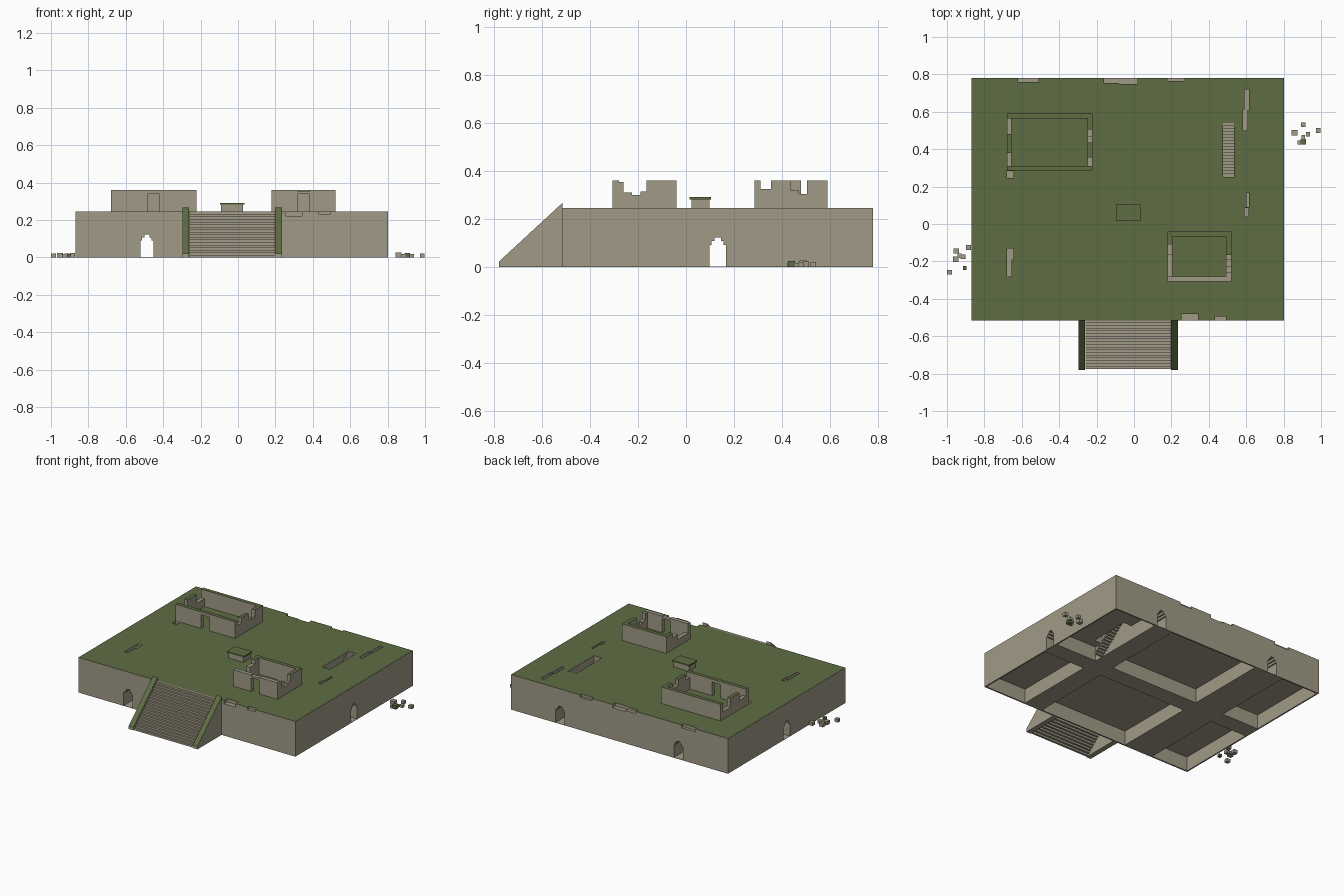
import bpy, bmesh
from mathutils import Vector

cube = bpy.data.objects.get("Cube")
if cube:
    bpy.data.objects.remove(cube, do_unlink=True)

TOP = 0.245    # terrace height
RIM = 0.36     # height of unbroken ruin walls
NEVER = 9      # moss height for bare stone parts


def material(name, rgb):
    m = bpy.data.materials.new(name)
    m.use_nodes = True
    m.diffuse_color = (*rgb, 1)
    m.node_tree.nodes["Principled BSDF"].inputs["Base Color"].default_value = (*rgb, 1)
    return m


STONE = material("weathered stone", (0.355, 0.322, 0.24))
MOSS = material("moss green", (0.112, 0.152, 0.055))


def add_box(bm, x0, x1, y0, y1, z0, z1):
    vs = bmesh.ops.create_cube(bm, size=1)["verts"]
    for v in vs:
        v.co = Vector(((x0, x1)[v.co.x > 0], (y0, y1)[v.co.y > 0], (z0, z1)[v.co.z > 0]))


def add_prism(bm, profile, along, a, b):
    """Extrude a (u, z) profile from a to b along the x or y axis."""
    def place(u, z, t):
        return (t, u, z) if along == "x" else (u, t, z)
    face = bm.faces.new([bm.verts.new(place(u, z, a)) for u, z in profile])
    step = Vector(place(0, 0, b - a))
    out = bmesh.ops.extrude_face_region(bm, geom=[face])["geom"]
    bmesh.ops.translate(bm, vec=step, verts=[g for g in out if isinstance(g, bmesh.types.BMVert)])


def paint(mesh, moss_above):
    """Moss on upward faces higher than the given height."""
    for p in mesh.polygons:
        p.material_index = int(p.normal.z > 0.3 and p.center.z > moss_above)


def finish(name, bm, moss_above=NEVER):
    bmesh.ops.recalc_face_normals(bm, faces=bm.faces[:])
    mesh = bpy.data.meshes.new(name)
    bm.to_mesh(mesh)
    bm.free()
    mesh.materials.append(STONE)
    mesh.materials.append(MOSS)
    paint(mesh, moss_above)
    ob = bpy.data.objects.new(name, mesh)
    bpy.context.scene.collection.objects.link(ob)
    return ob


def boxes(name, items, moss_above=NEVER):
    bm = bmesh.new()
    for b in items:
        add_box(bm, *b)
    return finish(name, bm, moss_above)


def flight(name, x0, x1, y0, y1, z1, count):
    """Open-backed steps rising towards +y."""
    dy, dz = (y1 - y0) / count, z1 / count
    return boxes(name, [(x0, x1, y0 + i * dy, y0 + (i + 1.05) * dy if i < count - 1 else y1,
                         i * dz, (i + 1) * dz) for i in range(count)])


# Terrace: a block hollowed from below, leaving raised corridors
terrace = boxes("terrace", [(-0.87, 0.803, -0.515, 0.78, 0, TOP)])
cutters = []

voids = [(x0, x1, y0, y1, -0.1, 0.1)
         for x0, x1 in ((-0.86, -0.575), (-0.35, 0.335), (0.475, 0.793))
         for y0, y1 in ((-0.505, 0.07), (0.19, 0.77))]
cutters.append(boxes("void_cutter", voids))

# Stepped arch tunnels along the corridors
half = [(0.035, 0.002), (0.035, 0.092), (0.025, 0.092), (0.025, 0.108),
        (0.013, 0.108), (0.013, 0.123)]
for name, axis, centre, a, b in (("cross", "x", 0.132, -1, 1), ("west", "y", -0.487, -0.6, 0.9),
                                 ("east", "y", 0.425, 0.13, 0.9)):
    bm = bmesh.new()
    arch = [(centre + u, z) for u, z in half] + [(centre - u, z) for u, z in reversed(half)]
    add_prism(bm, arch, axis, a, b)
    cutters.append(finish(name + "_tunnel_cutter", bm))

# Stairwell, sunken cracks and chipped edges
cutters.append(boxes("stairwell_cutter", [(0.475, 0.535, 0.25, 0.54, 0.05, 0.3)]))
cracks = [(-0.68, -0.645, -0.19, -0.13), (-0.68, -0.655, -0.28, -0.19),
          (0.583, 0.608, 0.50, 0.61), (0.592, 0.616, 0.61, 0.72),
          (0.592, 0.613, 0.04, 0.085), (0.602, 0.616, 0.09, 0.165),
          (-0.68, -0.645, 0.245, 0.283)]
cutters.append(boxes("crack_cutter", [(*c, 0.225, 0.3) for c in cracks]))
chips = [(0.254, 0.343, -0.6, -0.482, 0.222), (0.433, 0.493, -0.6, -0.495, 0.229),
         (-0.62, -0.51, 0.76, 0.9, 0.225), (-0.16, -0.08, 0.755, 0.9, 0.23),
         (-0.08, 0.02, 0.748, 0.9, 0.222), (0.18, 0.27, 0.765, 0.9, 0.228)]
cutters.append(boxes("chip_cutter", [(*c, 0.3) for c in chips]))

for c in cutters:
    mod = terrace.modifiers.new(c.name, "BOOLEAN")
    mod.object = c
    mod.operation = "DIFFERENCE"
    mod.solver = "EXACT"
    mod.use_self = True
graph = bpy.context.evaluated_depsgraph_get()
carved = bpy.data.meshes.new_from_object(terrace.evaluated_get(graph))
terrace.modifiers.clear()
terrace.data = carved
carved.materials.clear()
carved.materials.append(STONE)
carved.materials.append(MOSS)
paint(carved, TOP - 0.002)
for c in cutters:
    bpy.data.objects.remove(c, do_unlink=True)

# Stairs
flight("front_stairs", -0.26, 0.198, -0.775, -0.515, TOP, 18)
flight("sunken_stairs", 0.475, 0.535, 0.25, 0.54, TOP - 0.004, 18)

# Sloping side walls of the front stairs
for name, x in (("right_balustrade", -0.297), ("left_balustrade", 0.198)):
    bm = bmesh.new()
    add_prism(bm, [(-0.78, 0), (-0.515, 0), (-0.515, 0.267), (-0.78, 0.022)], "x", x, x + 0.036)
    finish(name, bm, 0.05)


def ruin(name, x0, x1, y0, y1, t, door, front_moss, west, east):
    """Roofless room; west and east list (y start, y end, top) wall pieces."""
    d0, d1 = door
    lintel = RIM if front_moss < NEVER else RIM - 0.006
    boxes(name + "_front_wall",
          [(x0, d0, y0, y0 + t, TOP, RIM), (d1, x1, y0, y0 + t, TOP, RIM),
           (d0, d1, y0, y0 + t, 0.34, lintel)], front_moss)
    items = [(x0, x1, y1 - t, y1, TOP, RIM)]
    items += [(x0, x0 + t, a, b, TOP, z) for a, b, z in west]
    items += [(x1 - t, x1, a, b, TOP, z) for a, b, z in east]
    boxes(name + "_walls", items, RIM - 0.002)


ruin("rear_ruin", -0.68, -0.222, 0.285, 0.59, 0.026, (-0.485, -0.42), RIM - 0.002,
     [(0.311, 0.38, 0.31), (0.38, 0.48, RIM), (0.48, 0.564, 0.30)],
     [(0.311, 0.355, 0.325), (0.355, 0.435, RIM), (0.435, 0.47, 0.32),
      (0.47, 0.505, 0.305), (0.505, 0.564, RIM)])
ruin("front_ruin", 0.18, 0.52, -0.307, -0.04, 0.027, (0.317, 0.381), NEVER,
     [(-0.28, -0.165, 0.295), (-0.165, -0.11, 0.33), (-0.11, -0.067, RIM)],
     [(-0.28, -0.26, 0.355), (-0.26, -0.225, 0.31), (-0.225, -0.19, 0.30),
      (-0.19, -0.165, 0.315), (-0.165, -0.067, RIM)])

# Altar with a mossy cap
boxes("altar", [(-0.09, 0.028, 0.022, 0.098, TOP, 0.282)])
cap = boxes("altar_cap", [(-0.097, 0.035, 0.015, 0.105, 0.282, 0.292)])
cap.data.polygons.foreach_set("material_index", [1] * len(cap.data.polygons))


# Fallen blocks beside the terrace
def scatter(name, spots):
    return boxes(name, [(x - s / 2, x + s / 2, y - s / 2, y + s / 2, 0, s * 0.85)
                        for x, y, s in spots])


scatter("rubble", [(0.858, 0.488, 0.031), (0.905, 0.53, 0.024), (0.93, 0.48, 0.022),
                   (0.985, 0.50, 0.026), (0.885, 0.435, 0.022), (0.905, 0.465, 0.02),
                   (-0.987, -0.258, 0.026), (-0.95, -0.145, 0.028), (-0.953, -0.188, 0.029),
                   (-0.915, -0.175, 0.026), (-0.932, -0.17, 0.022), (-0.885, -0.125, 0.028)])
stones = scatter("mossy_rubble", [(0.905, 0.44, 0.029), (-0.905, -0.236, 0.021)])
stones.data.polygons.foreach_set("material_index", [1] * len(stones.data.polygons))
